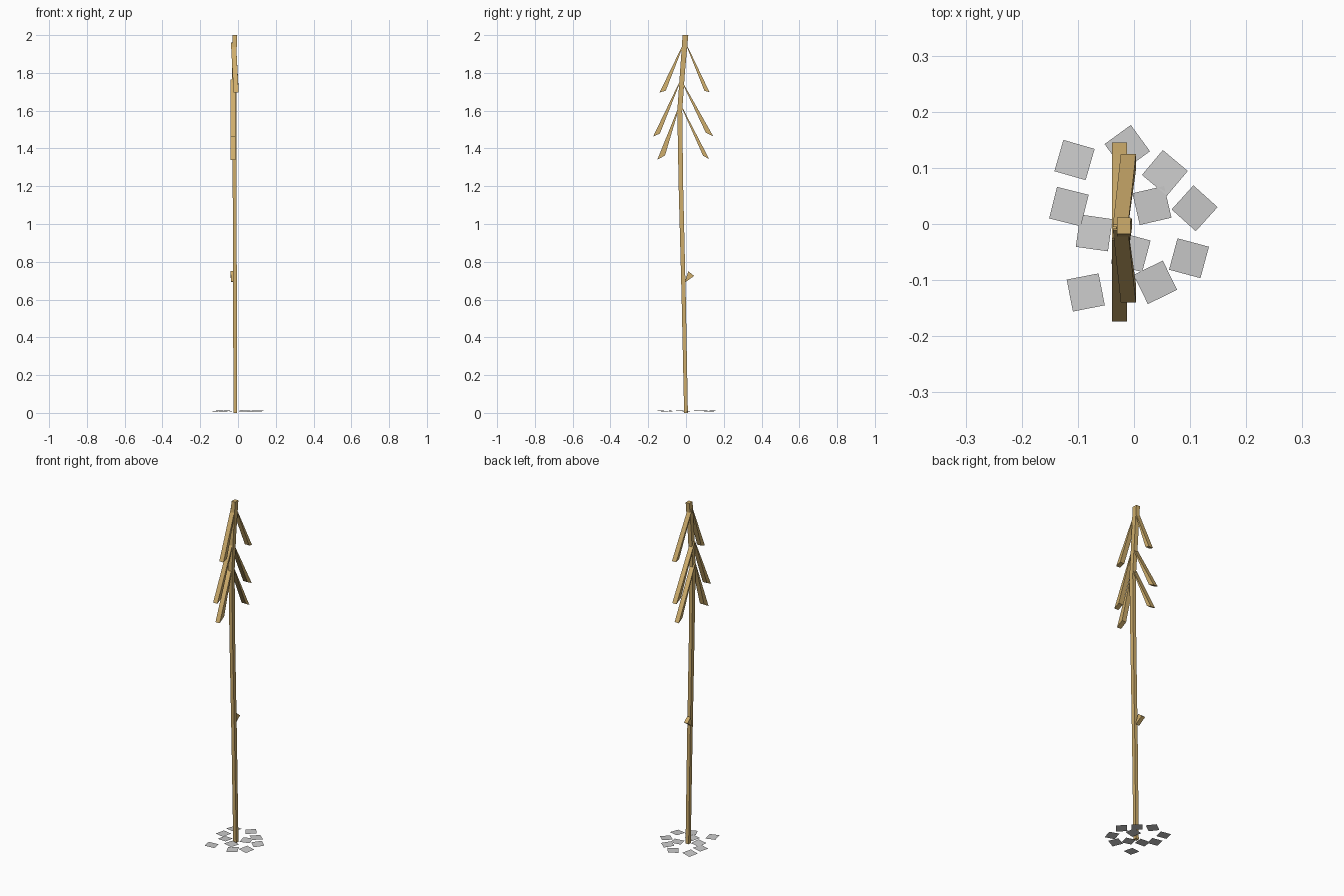
import bpy, math, random
from mathutils import Matrix, Vector, Euler

if "Cube" in bpy.data.objects:
    bpy.data.objects.remove(bpy.data.objects["Cube"])

random.seed(4)
wood = bpy.data.materials.new("straw")
wood.diffuse_color = (0.62, 0.42, 0.15, 1)
wood.use_nodes = True
wood.node_tree.nodes["Principled BSDF"].inputs["Base Color"].default_value = wood.diffuse_color


def make(name, verts, faces, mat=None, smooth=False):
    me = bpy.data.meshes.new(name)
    me.from_pydata(verts, [], faces)
    ob = bpy.data.objects.new(name, me)
    bpy.context.collection.objects.link(ob)
    if mat:
        me.materials.append(mat)
    if smooth:
        bpy.ops.object.select_all(action='DESELECT')
        ob.select_set(True)
        bpy.context.view_layer.objects.active = ob
        bpy.ops.object.shade_smooth_by_angle(angle=math.radians(40))
    return ob


def loft(name, rings, mat):
    """Skin a list of four-cornered rings and cap both ends."""
    verts = [v for r in rings for v in r]
    faces = [(0, 3, 2, 1)]
    for k in range(len(rings) - 1):
        a = 4 * k
        for i in range(4):
            j = (i + 1) % 4
            faces.append((a + i, a + j, a + 4 + j, a + 4 + i))
    n = len(verts) - 4
    faces.append((n, n + 1, n + 2, n + 3))
    return make(name, verts, faces, mat, True)


# Slightly bowed square stalk: x, y, z, half width x, half width y
path = [(-0.014, 0.0, 0.0, 0.010, 0.010), (-0.016, -0.012, 0.6, 0.010, 0.011),
        (-0.018, -0.027, 1.2, 0.010, 0.012), (-0.019, -0.033, 1.6, 0.011, 0.013),
        (-0.020, -0.019, 1.8, 0.012, 0.013), (-0.018, -0.003, 2.0, 0.012, 0.015)]
loft("stalk", [[(x - a, y - b, z), (x + a, y - b, z), (x + a, y + b, z), (x - a, y + b, z)]
               for x, y, z, a, b in path], wood)


# Wedge leaves: thin root at the stalk, thick squared-off tip
def wedge(name, x0, x1, root, tip_a, tip_b, half=0.0135):
    r = Vector(root)
    across = (Vector(tip_b) - Vector(tip_a)).normalized() * 0.002
    ends = [(x0, r - across, r + across), (x1, Vector(tip_a), Vector(tip_b))]
    ob = loft(name, [[(x - half, a.x, a.y), (x + half, a.x, a.y),
                      (x + half, b.x, b.y), (x - half, b.x, b.y)]
                     for x, a, b in ends], wood)
    return ob


leaves = [
    ("top", -0.024, -0.010, (-0.003, 1.96), (0.097, 1.706), (0.125, 1.697)),
    ("top", -0.024, -0.010, (-0.010, 1.96), (-0.140, 1.696), (-0.107, 1.706)),
    ("middle", -0.026, -0.026, (-0.027, 1.765), (0.105, 1.483), (0.145, 1.463)),
    ("middle", -0.026, -0.026, (-0.027, 1.765), (-0.174, 1.463), (-0.138, 1.479)),
    ("lower", -0.026, -0.026, (-0.030, 1.635), (0.090, 1.362), (0.123, 1.343)),
    ("lower", -0.026, -0.026, (-0.032, 1.635), (-0.152, 1.340), (-0.111, 1.363)),
]
for i, (lvl, x0, x1, root, a, b) in enumerate(leaves):
    wedge(lvl + ("_leaf_front" if i % 2 else "_leaf_back"), x0, x1, root, a, b)

# Small upturned bud
wedge("bud", -0.026, -0.028, (-0.004, 0.694), (0.043, 0.725), (0.012, 0.75), 0.011)

# Scattered square flakes around the foot: x, y, angle in degrees
flakes = [(-0.106, 0.114, -16), (-0.012, 0.136, 36), (0.055, 0.091, -40),
          (0.108, 0.028, -42), (0.032, 0.033, 13), (-0.116, 0.031, -14),
          (-0.071, -0.016, -8), (-0.086, -0.122, 11), (0.098, -0.061, -15),
          (0.038, -0.104, 26), (-0.006, -0.05, -15)]
s = 0.029
for i, (x, y, ang) in enumerate(flakes):
    tilt = [math.radians(random.uniform(-4, 4)) for _ in range(2)]
    m = Matrix.Translation((x, y, 0.010)) @ Euler((*tilt, math.radians(ang))).to_matrix().to_4x4()
    make("ground_flake_%02d" % (i + 1),
         [m @ Vector(c) for c in ((-s, -s, 0), (s, -s, 0), (s, s, 0), (-s, s, 0))],
         [(0, 1, 2, 3)])
